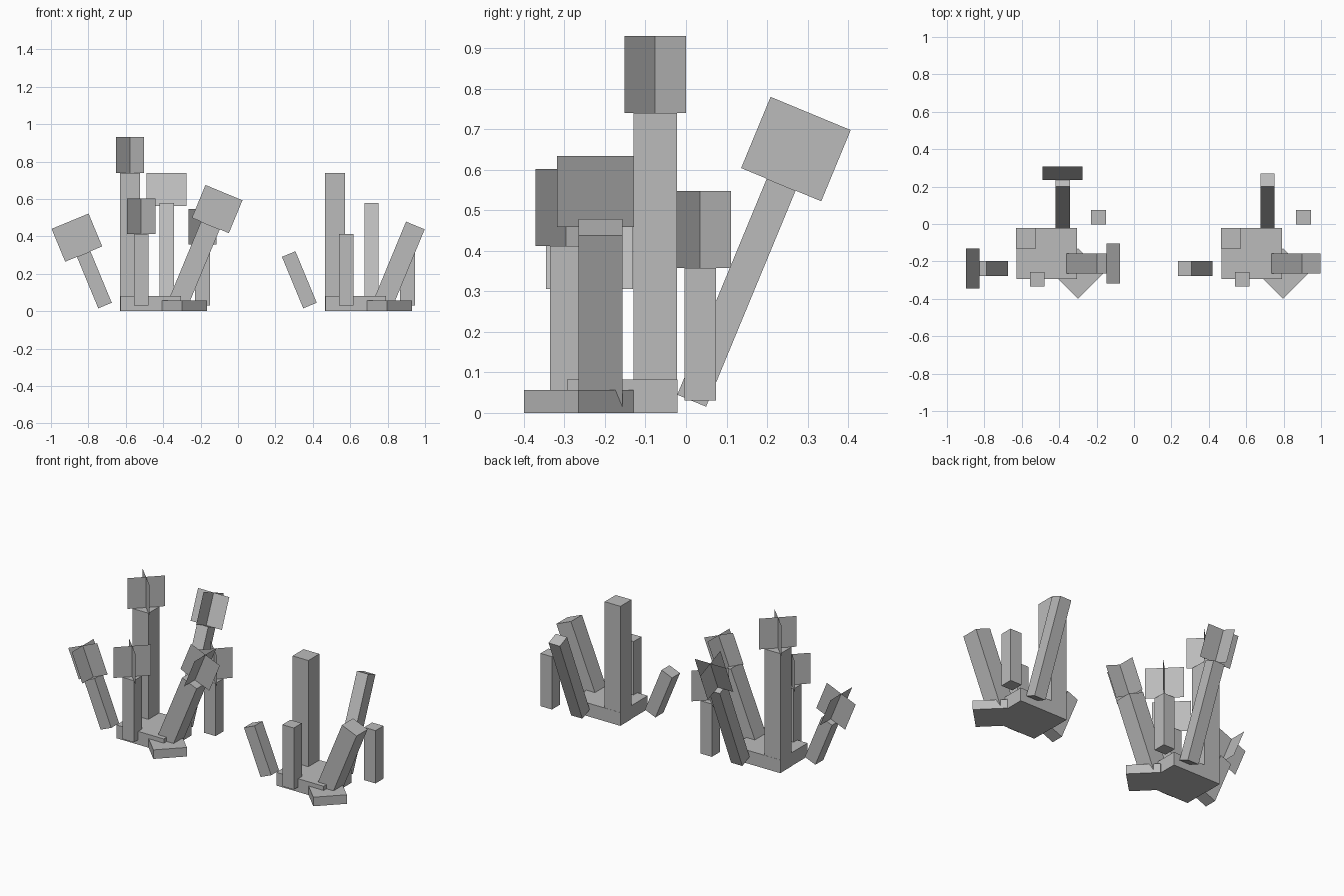
import bpy
import bmesh
from math import radians
from mathutils import Matrix, Vector

cube = bpy.data.objects.get("Cube")
if cube:
    bpy.data.objects.remove(cube, do_unlink=True)

grey = bpy.data.materials.new("stone_grey")
grey.use_nodes = True
colour = (0.5, 0.5, 0.5, 1)
grey.diffuse_color = colour
grey.node_tree.nodes["Principled BSDF"].inputs["Base Color"].default_value = colour

LEAN = radians(22.5)
BLOOM_W, BLOOM_H = 0.214, 0.19


def finish(bm, name):
    mesh = bpy.data.meshes.new(name)
    bm.to_mesh(mesh)
    bm.free()
    mesh.materials.append(grey)
    obj = bpy.data.objects.new(name, mesh)
    bpy.context.collection.objects.link(obj)


def block(name, frame, width, depth, height):
    """Box standing on the origin of its frame."""
    bm = bmesh.new()
    size = Matrix.Diagonal((width, depth, height, 1))
    bmesh.ops.create_cube(bm, size=1, matrix=frame @ Matrix.Translation((0, 0, height / 2)) @ size)
    finish(bm, name)


def bloom(name, frame, turn):
    """Two crossed upright sheets standing on the origin of the frame."""
    bm = bmesh.new()
    for angle in (turn, turn + 90):
        spin = frame @ Matrix.Rotation(radians(angle), 4, "Z")
        w = BLOOM_W / 2
        corners = [(-w, 0, 0), (w, 0, 0), (w, 0, BLOOM_H), (-w, 0, BLOOM_H)]
        bm.faces.new([bm.verts.new(spin @ Vector(c)) for c in corners])
    finish(bm, name)


# Stems: name, base centre, width, length, lean axis, lean angle, bloom turn
STEMS = [
    ("tall_stem", (-0.577, -0.076, 0), 0.108, 0.74, "X", 0, 45),
    ("front_stem", (-0.518, -0.296, 0.03), 0.078, 0.382, "X", 0, 45),
    ("side_stem", (-0.19, 0.035, 0.03), 0.078, 0.327, "X", 0, 45),
    ("back_leaning_stem", (-0.382, 0.014, 0.03), 0.077, 0.577, "X", -LEAN, 0),
    ("right_leaning_stem", (-0.711, -0.238, 0.03), 0.078, 0.298, "Y", -LEAN, 0),
    ("left_leaning_stem", (-0.323, -0.211, 0.035), 0.108, 0.458, "Y", LEAN, 0),
]

# Two matching clumps, only the first one in bloom
for clump, offset, blooming in (("blooming", 0, True), ("bare", 1.096, False)):
    place = Matrix.Translation((offset, 0, 0))
    block(clump + "_base", place @ Matrix.Translation((-0.466, -0.157, 0)), 0.325, 0.272, 0.082)
    foot = Matrix.Translation((-0.3, -0.265, 0)) @ Matrix.Rotation(radians(45), 4, "Z")
    block(clump + "_foot", place @ foot, 0.191, 0.191, 0.056)
    for name, base, width, length, axis, lean, turn in STEMS:
        frame = place @ Matrix.Translation(base) @ Matrix.Rotation(lean, 4, axis)
        block(f"{clump}_{name}", frame, width, width, length)
        if blooming:
            bloom(name + "_bloom", frame @ Matrix.Translation((0, 0, length)), turn)
